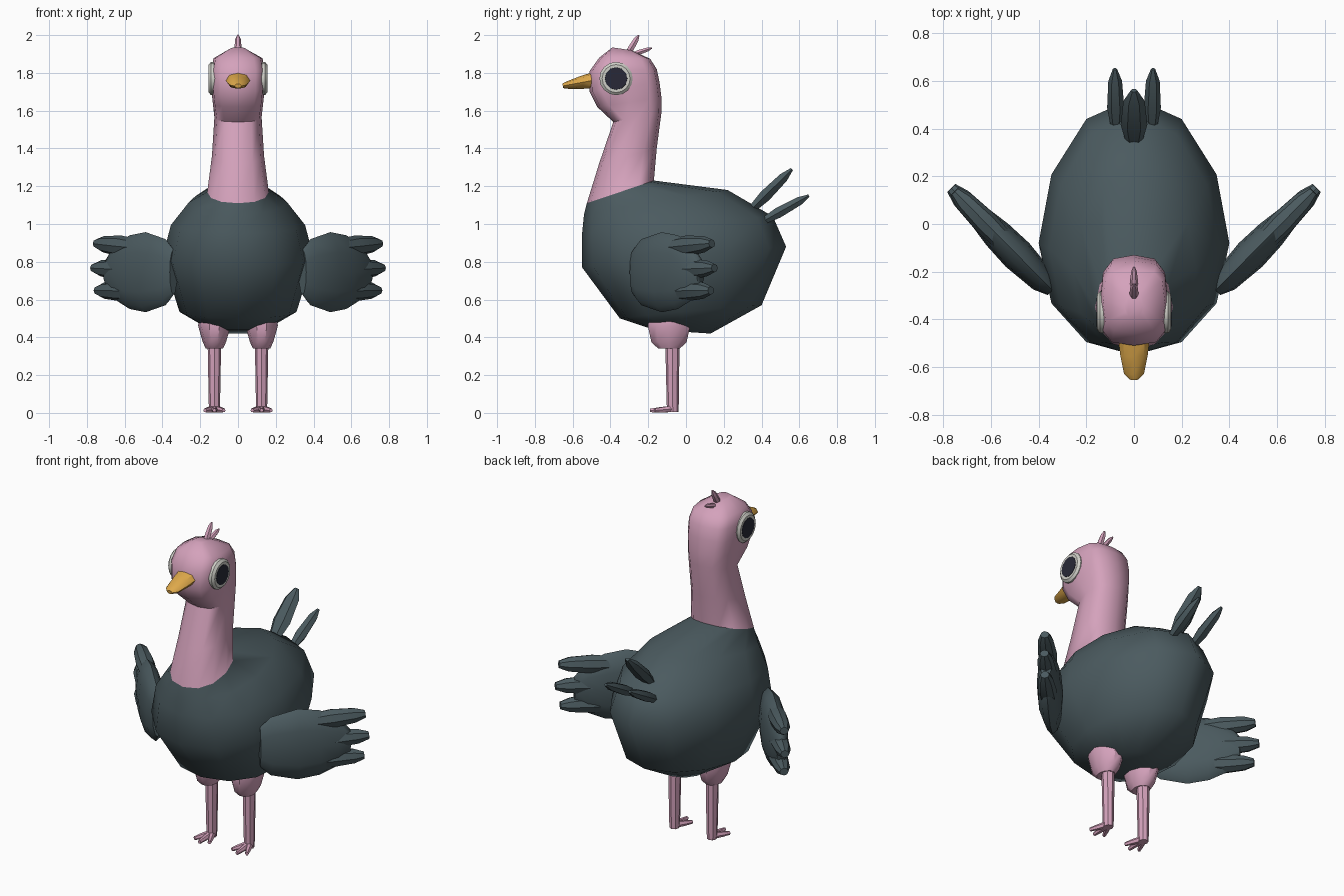
import bpy, bmesh, math
from mathutils import Vector

if "Cube" in bpy.data.objects:
    bpy.data.objects.remove(bpy.data.objects["Cube"])


def material(name, rgb):
    m = bpy.data.materials.new(name)
    m.diffuse_color = (*rgb, 1)
    m.use_nodes = True
    m.node_tree.nodes["Principled BSDF"].inputs["Base Color"].default_value = m.diffuse_color
    return m


SLATE = material("slate feathers", (0.070, 0.103, 0.115))
PINK = material("pink skin", (0.66, 0.36, 0.50))
GOLD = material("golden beak", (0.74, 0.40, 0.07))
WHITE = material("eye white", (0.62, 0.62, 0.57))
DARK = material("pupil", (0.021, 0.022, 0.038))


def loft(name, rings, mats, split=None, angle=40):
    """Skin a list of equal rings and cap both ends; rings past split use mats[1]."""
    bm = bmesh.new()
    loops = [[bm.verts.new(p) for p in ring] for ring in rings]
    n = len(loops[0])
    for k, (a, b) in enumerate(zip(loops, loops[1:])):
        for i in range(n):
            f = bm.faces.new((a[i], a[(i + 1) % n], b[(i + 1) % n], b[i]))
            f.material_index = int(split is not None and k >= split)
    bm.faces.new(loops[0])
    bm.faces.new(loops[-1]).material_index = int(split is not None)
    bmesh.ops.recalc_face_normals(bm, faces=bm.faces)
    mesh = bpy.data.meshes.new(name)
    bm.to_mesh(mesh)
    bm.free()
    for m in mats:
        mesh.materials.append(m)
    ob = bpy.data.objects.new(name, mesh)
    bpy.context.collection.objects.link(ob)
    bpy.ops.object.select_all(action='DESELECT')
    ob.select_set(True)
    bpy.context.view_layer.objects.active = ob
    bpy.ops.object.shade_smooth_by_angle(angle=math.radians(angle))
    return ob


def tube(name, start, end, stations, side, mat, n=8, angle=40):
    """Straight limb; stations are (fraction, radius along side, radius across)."""
    start, end, side = Vector(start), Vector(end), Vector(side)
    d = (end - start).normalized()
    side = (side - d * side.dot(d)).normalized()
    across = d.cross(side)
    rings = []
    for t, ra, rb in stations:
        c = start.lerp(end, t)
        rings.append([c + side * ra * math.cos(a) + across * rb * math.sin(a)
                      for a in (2 * math.pi * i / n for i in range(n))])
    return loft(name, rings, [mat], angle=angle)


def power(v, e):
    return math.copysign(abs(v) ** e, v) if abs(v) > 1e-6 else 0.0


def body_ring(yf, zf, yb, zb, w, skew, e, n=12):
    """Closed ring through a front and a back point, with half width w."""
    ring = []
    for i in range(n):
        a = 2 * math.pi * i / n
        c, s = power(math.cos(a), e), power(math.sin(a), e)
        ring.append((w * s, (yf + yb) / 2 + (yf - yb) / 2 * c - skew * s * s,
                     (zf + zb) / 2 + (zf - zb) / 2 * c))
    return ring


# Body, neck and head in one skin: front y, z, back y, z, half width, skew, squareness
profile = [
    (-0.17, 0.44, 0.13, 0.42, 0.13, 0.00, 1.0),
    (-0.35, 0.50, 0.40, 0.57, 0.31, 0.05, 0.95),
    (-0.55, 0.77, 0.53, 0.88, 0.40, 0.07, 1.0),
    (-0.55, 0.95, 0.46, 1.04, 0.355, 0.06, 1.0),
    (-0.54, 1.05, 0.22, 1.18, 0.26, 0.03, 1.0),
    (-0.525, 1.11, -0.17, 1.23, 0.163, 0.00, 0.9),
    (-0.46, 1.32, -0.155, 1.40, 0.138, 0.00, 0.85),
    (-0.385, 1.54, -0.13, 1.59, 0.125, 0.00, 0.8),
    (-0.47, 1.62, -0.13, 1.67, 0.134, 0.00, 0.65),
    (-0.51, 1.70, -0.14, 1.75, 0.142, 0.00, 0.6),
    (-0.51, 1.81, -0.155, 1.82, 0.142, 0.00, 0.6),
    (-0.46, 1.88, -0.19, 1.875, 0.130, 0.00, 0.65),
    (-0.39, 1.935, -0.29, 1.92, 0.04, 0.00, 0.8),
]
loft("body_and_head", [body_ring(*p) for p in profile], [SLATE, PINK], split=5, angle=50)

# Beak
tube("beak", (0, -0.48, 1.763), (0, -0.652, 1.731),
     [(0, 0.066, 0.043), (0.4, 0.058, 0.035), (0.86, 0.042, 0.020), (1, 0.018, 0.012)],
     (1, 0, 0), GOLD)

# Crest feathers
feather = [(0, 0.6, 0.6), (0.35, 1, 1), (0.8, 0.8, 0.8), (1, 0.25, 0.25)]


def quill(name, start, end, wide, thick, mat):
    tube(name, start, end, [(t, a * wide, b * thick) for t, a, b in feather],
         (1, 0, 0), mat, n=6)


quill("crest_upper", (0, -0.315, 1.89), (0, -0.25, 2.0), 0.019, 0.019, PINK)
quill("crest_rear", (0, -0.29, 1.895), (0, -0.18, 1.932), 0.016, 0.015, PINK)

# Tail feathers
quill("tail_middle", (0, 0.34, 1.07), (0, 0.56, 1.29), 0.056, 0.036, SLATE)
for s in (-1, 1):
    quill("tail_side", (s * 0.075, 0.40, 1.01), (s * 0.08, 0.65, 1.15), 0.036, 0.032, SLATE)

for s in (-1, 1):
    label = "right" if s > 0 else "left"

    # Eye: rounded white rim and dark pupil
    tube(label + "_eye_white", (s * 0.115, -0.37, 1.77), (s * 0.155, -0.37, 1.77),
         [(0, 0.088, 0.088), (0.7, 0.088, 0.088), (1, 0.074, 0.074), (1, 0.06, 0.06)],
         (0, 0, 1), WHITE, n=16)
    tube(label + "_pupil", (s * 0.15, -0.37, 1.77), (s * 0.157, -0.37, 1.77),
         [(0, 0.061, 0.061), (1, 0.059, 0.059)], (0, 0, 1), DARK, n=12)

    # Wing: flattened palm with three feather tips, swept backwards
    def wing(u, z):
        return (s * (0.35 + 0.703 * u), -0.27 + 0.711 * u, z)

    tube(label + "_wing", wing(-0.012, 0.745), wing(0.488, 0.745),
         [(0, 0.12, 0.028), (0.12, 0.175, 0.055), (0.42, 0.212, 0.070),
          (0.66, 0.195, 0.064), (0.86, 0.15, 0.05), (1, 0.07, 0.03)],
         (0, 0, 1), SLATE, n=12, angle=50)
    for z0, z1, tip in ((0.87, 0.897, 0.572), (0.755, 0.767, 0.592), (0.645, 0.648, 0.565)):
        tube(label + "_wing_tip", wing(0.2, z0), wing(tip, z1),
             [(0, 0.04, 0.04), (0.5, 0.056, 0.052), (0.85, 0.043, 0.042), (1, 0.022, 0.024)],
             (0, 0, 1), SLATE)

    # Leg: thigh, shin and three toes
    x = s * 0.125
    tube(label + "_thigh", (x, -0.09, 0.34), (x, -0.09, 0.56),
         [(0, 0.045, 0.06), (0.16, 0.062, 0.098), (0.55, 0.086, 0.118),
          (0.75, 0.082, 0.108), (1, 0.055, 0.07)], (1, 0, 0), PINK, n=10)
    tube(label + "_shin", (x, -0.07, 0.004), (x, -0.072, 0.38),
         [(0, 0.027, 0.03), (0.12, 0.03, 0.032), (1, 0.036, 0.038)], (1, 0, 0), PINK)
    for dx, y in ((-0.05, -0.165), (0, -0.19), (0.05, -0.165)):
        tube(label + "_toe", (x, -0.06, 0.022), (x + dx, y, 0.013),
             [(0, 0.018, 0.02), (0.6, 0.016, 0.016), (1, 0.010, 0.011)],
             (1, 0, 0), PINK, n=6)
